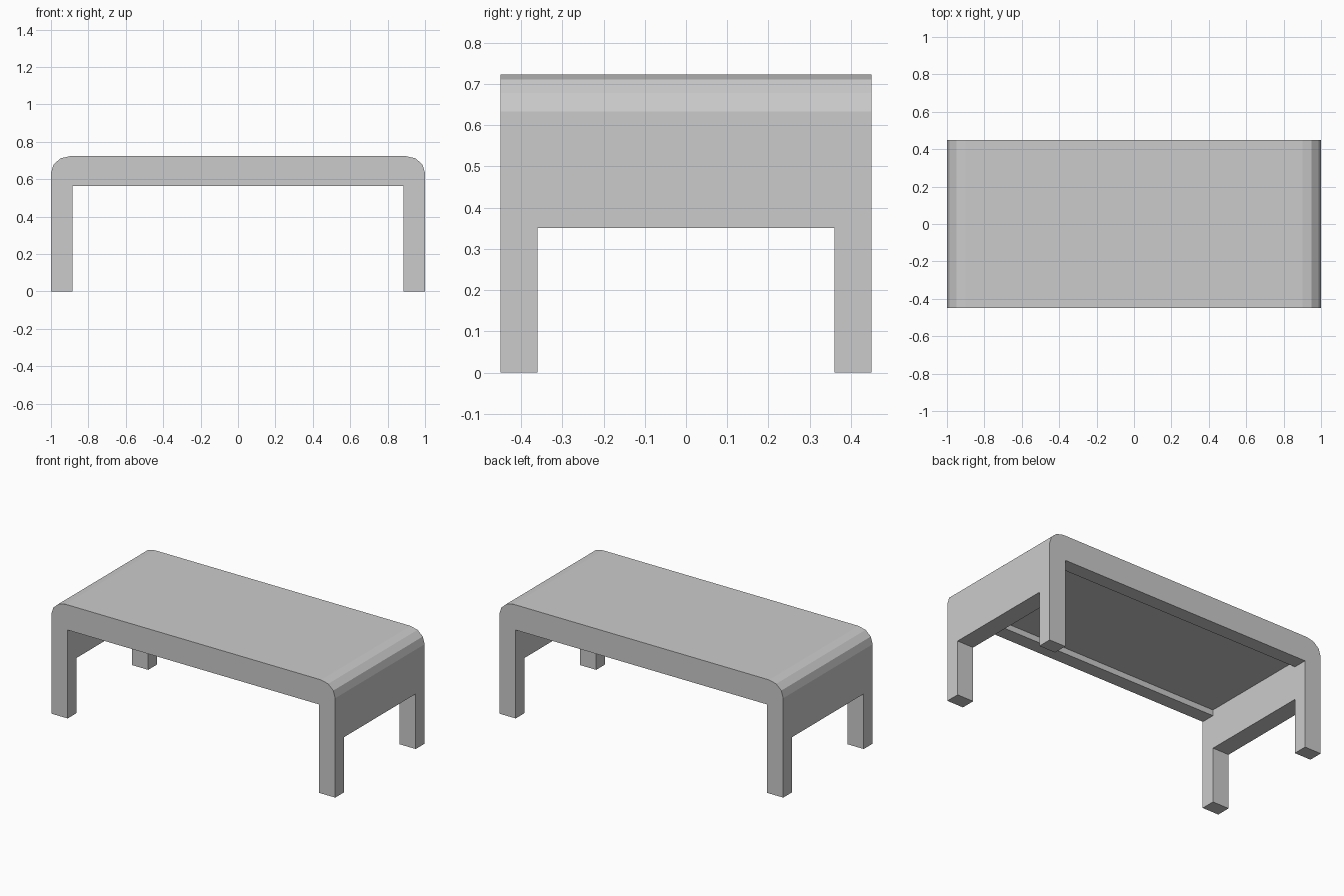
import bpy, bmesh, math

if "Cube" in bpy.data.objects:
    bpy.data.objects.remove(bpy.data.objects["Cube"])

L, W, H = 1.0, 0.45, 0.723        # half length, half depth, height
IX, IY = 0.885, 0.36              # inner faces of the legs
RX, RZ, SEGS = 0.10, 0.09, 3      # rounded top corners

grey = bpy.data.materials.new("light grey")
grey.diffuse_color = (0.6, 0.6, 0.6, 1)
grey.use_nodes = True
grey.node_tree.nodes["Principled BSDF"].inputs["Base Color"].default_value = grey.diffuse_color


def extrude_outline(name, points, to_3d, a, b):
    """Solid made from a 2D outline swept between depths a and b."""
    bm = bmesh.new()
    face = bm.faces.new([bm.verts.new(to_3d(u, v, a)) for u, v in points])
    new = bmesh.ops.extrude_face_region(bm, geom=[face])["geom"]
    shift = [q - p for p, q in zip(to_3d(0, 0, a), to_3d(0, 0, b))]
    bmesh.ops.translate(bm, vec=shift,
                        verts=[g for g in new if isinstance(g, bmesh.types.BMVert)])
    bmesh.ops.recalc_face_normals(bm, faces=bm.faces)
    me = bpy.data.meshes.new(name)
    bm.to_mesh(me)
    bm.free()
    me.materials.append(grey)
    ob = bpy.data.objects.new(name, me)
    bpy.context.collection.objects.link(ob)
    return ob


def cut(target, cutter):
    mod = target.modifiers.new("cut", 'BOOLEAN')
    mod.operation, mod.solver, mod.object = 'DIFFERENCE', 'EXACT', cutter
    cutter.hide_render = True
    cutter.hide_viewport = True


def front_plane(u, v, d):
    return (u, d, v)


def side_plane(u, v, d):
    return (d, u, v)


def rect(half, z0, z1):
    return [(-half, z0), (half, z0), (half, z1), (-half, z1)]


# Bench frame: arch outline with rounded upper corners
arc = [(L - RX + RX * math.cos(t), H - RZ + RZ * math.sin(t))
       for t in (math.pi / 2 * i / SEGS for i in range(SEGS + 1))]
right = [(IX, 0.563), (IX, 0), (L, 0)] + arc
outline = right + [(-x, z) for x, z in reversed(right)]
bench = extrude_outline("bench_frame", outline, front_plane, -W, W)

# Openings between the legs at both ends
cut(bench, extrude_outline("end_opening_cutter", rect(IY, -0.1, 0.351), side_plane, -1.2, 1.2))

# Shallow recess under the top, leaving a rail along front and back
cut(bench, extrude_outline("recess_cutter", rect(IX, 0.45, 0.60), front_plane, -IY, IY))
